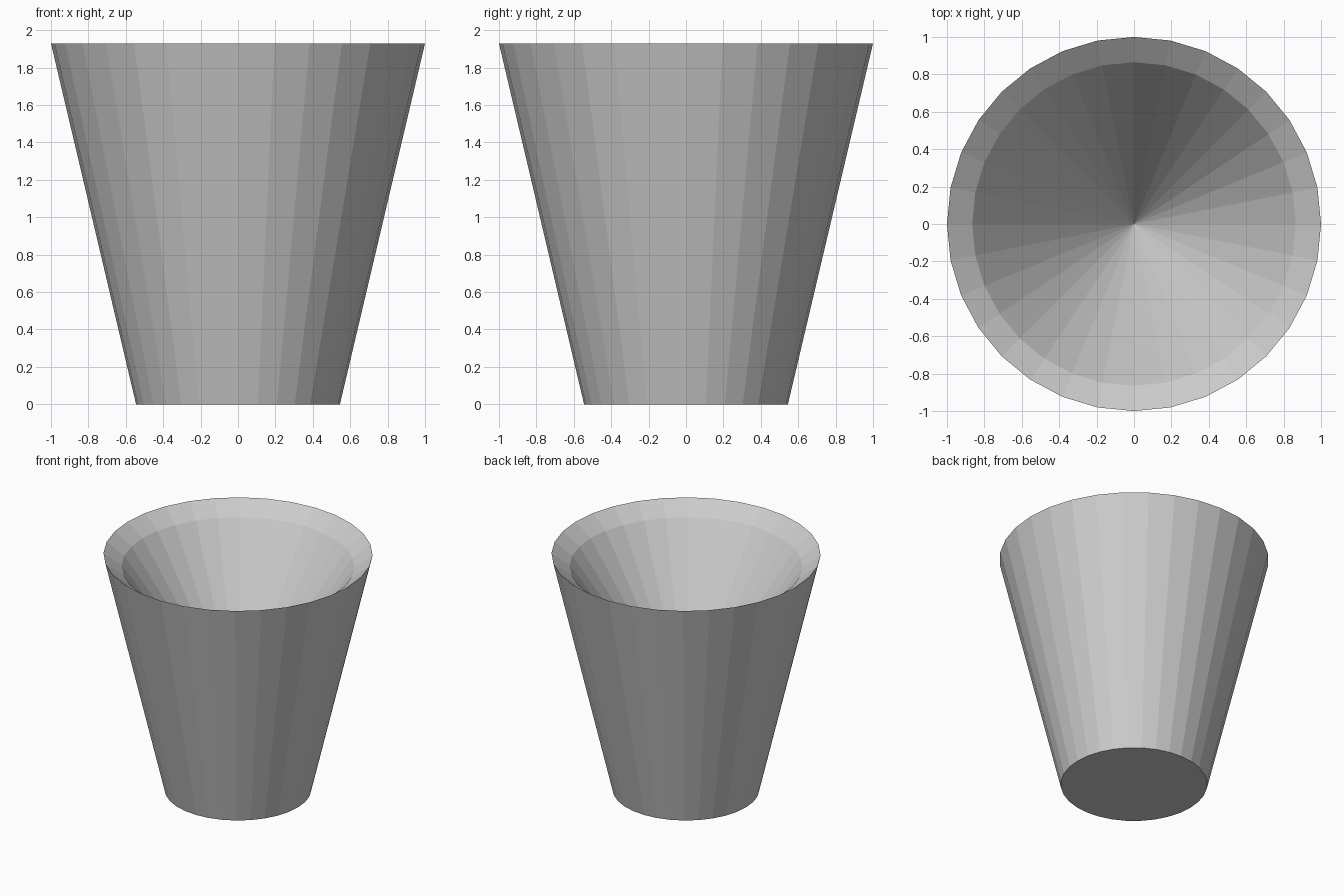
import bpy, bmesh
from math import cos, sin, tau

if "Cube" in bpy.data.objects:
    bpy.data.objects.remove(bpy.data.objects["Cube"])

SIDES = 32

# Profile (radius, height): base edge, outer rim, inner lip
PROFILE = [(0.545, 0.0), (1.0, 1.93), (0.865, 1.83)]
HOLLOW_APEX = 0.6

bm = bmesh.new()
rings = [[bm.verts.new((r * cos(tau * i / SIDES), r * sin(tau * i / SIDES), z))
          for i in range(SIDES)] for r, z in PROFILE]

# Flat base
bm.faces.new(rings[0][::-1])

# Outer wall and bevelled lip
for lower, upper in zip(rings, rings[1:]):
    for i in range(SIDES):
        j = (i + 1) % SIDES
        bm.faces.new((lower[i], lower[j], upper[j], upper[i]))

# Conical hollow
apex = bm.verts.new((0, 0, HOLLOW_APEX))
for i in range(SIDES):
    bm.faces.new((rings[-1][i], rings[-1][(i + 1) % SIDES], apex))

bmesh.ops.recalc_face_normals(bm, faces=bm.faces)
mesh = bpy.data.meshes.new("tapered_cup")
bm.to_mesh(mesh)
bm.free()
bpy.context.collection.objects.link(bpy.data.objects.new("tapered_cup", mesh))
